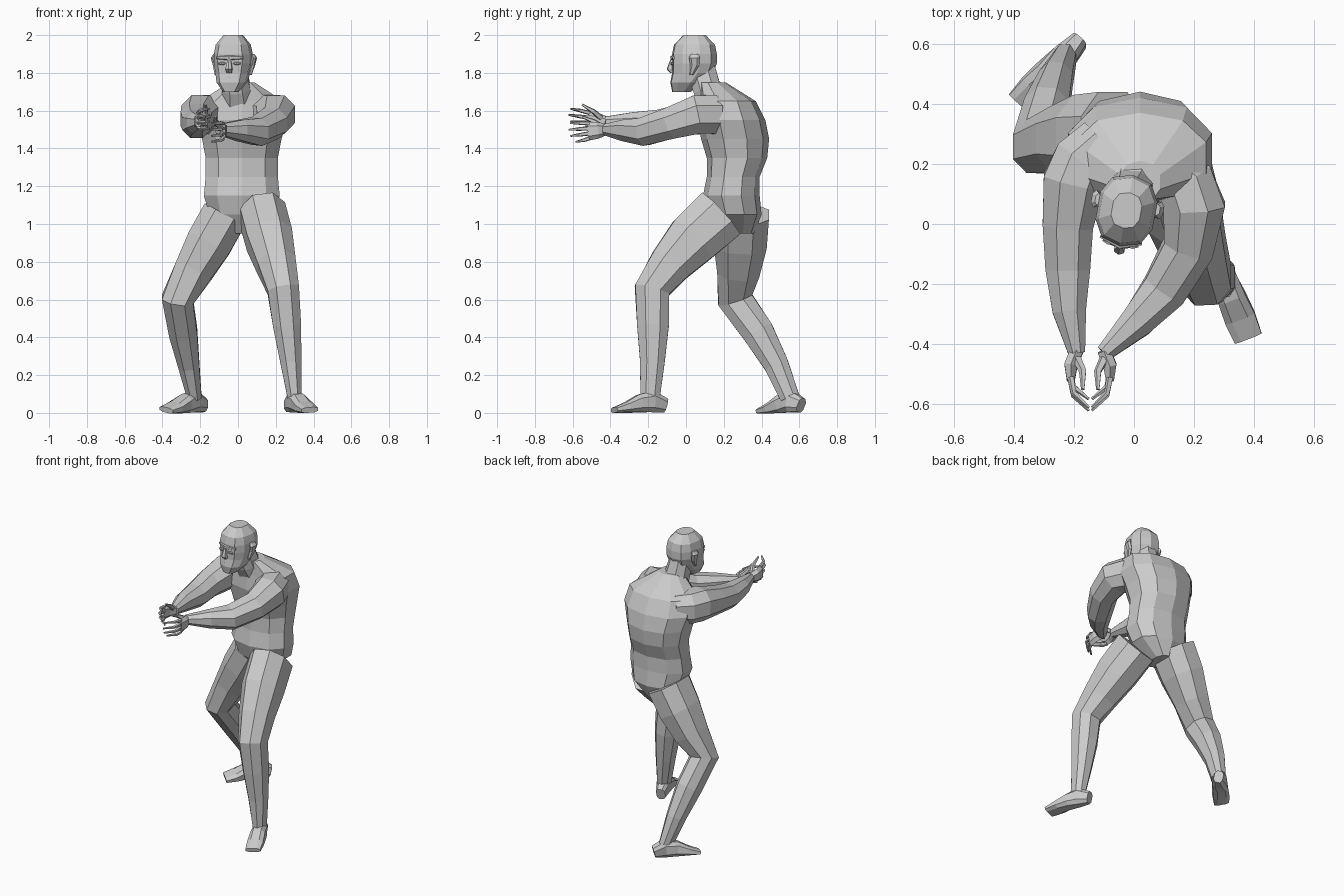
import bpy
import bmesh
import math
from mathutils import Vector

cube = bpy.data.objects.get("Cube")
if cube:
    bpy.data.objects.remove(cube, do_unlink=True)

# One plain clay colour for the whole figure
clay = bpy.data.materials.new("clay_grey")
clay.use_nodes = True
clay_colour = (0.6, 0.6, 0.6, 1)
clay.diffuse_color = clay_colour
clay.node_tree.nodes["Principled BSDF"].inputs["Base Color"].default_value = clay_colour

X_AXIS = Vector((1, 0, 0))
Y_AXIS = Vector((0, 1, 0))
Z_AXIS = Vector((0, 0, 1))


def rounded(value, power):
    return math.copysign(abs(value) ** power, value)


def loft(name, centres, widths, depths, sides=8, across=X_AXIS, tangent=None, power=0.9):
    """Skin elliptical rings along a path of centres, with flat end caps."""
    bm = bmesh.new()
    centres = [Vector(centre) for centre in centres]
    loops = []
    for i, (centre, width, depth) in enumerate(zip(centres, widths, depths)):
        before = centres[max(i - 1, 0)]
        after = centres[min(i + 1, len(centres) - 1)]
        along = tangent or (after - before).normalized()
        u = (across - along * across.dot(along)).normalized()
        v = along.cross(u)
        loop = []
        for k in range(sides):
            angle = math.tau * (k + 0.5) / sides
            offset = u * width * rounded(math.cos(angle), power)
            offset += v * depth * rounded(math.sin(angle), power)
            loop.append(bm.verts.new(centre + offset))
        loops.append(loop)
    for lower, upper in zip(loops, loops[1:]):
        for k in range(sides):
            following = (k + 1) % sides
            bm.faces.new((lower[k], lower[following], upper[following], upper[k]))
    bm.faces.new(list(reversed(loops[0])))
    bm.faces.new(loops[-1])
    bmesh.ops.recalc_face_normals(bm, faces=bm.faces)
    mesh = bpy.data.meshes.new(name)
    bm.to_mesh(mesh)
    bm.free()
    mesh.materials.append(clay)
    obj = bpy.data.objects.new(name, mesh)
    bpy.context.collection.objects.link(obj)
    return obj


def bone_path(joints, steps, bows):
    """Split each bone into equal steps, bowing it sideways in the middle."""
    joints = [Vector(joint) for joint in joints]
    path = [joints[0]]
    for start, end, bow in zip(joints, joints[1:], bows):
        for step in range(1, steps + 1):
            t = step / steps
            path.append(start.lerp(end, t) + bow * math.sin(math.pi * t))
    return path


# Torso: rings at even heights from the crotch to the base of the neck
torso_rings = [  # centre y, half width, half depth
    (.27, .05, .09),
    (.26, .18, .14),
    (.24, .21, .15),
    (.25, .2, .14),
    (.27, .2, .16),
    (.26, .22, .18),
    (.24, .25, .18),
    (.22, .23, .15),
    (.14, .07, .07),
]
torso_centres = [(.02, ring[0], .95 + i / 10) for i, ring in enumerate(torso_rings)]
torso_widths = [ring[1] for ring in torso_rings]
torso_depths = [ring[2] for ring in torso_rings]
loft("torso", torso_centres, torso_widths, torso_depths, sides=10, tangent=Z_AXIS)

neck_path = [(0, .17, 1.64), (-.01, .11, 1.72), (-.02, .08, 1.82)]
loft("neck", neck_path, (.1, .08, .07), (.1, .08, .08))

# Legs share one set of girths: the left steps forward, the right trails
leg_widths = (.13, .13, .11, .09, .08, .06, .04)
leg_depths = (.16, .15, .12, .1, .09, .07, .055)
leg_joints = {
    "left": [(.13, .18, 1.05), (.24, -.18, .65), (.3, -.19, .08)],
    "right": [(-.07, .29, 1.05), (-.32, .26, .6), (-.23, .55, .08)],
}
leg_bows = {
    "left": (Y_AXIS * -.03, Y_AXIS * .01),
    "right": (Y_AXIS * .01, Y_AXIS * .03),
}
for side, joints in leg_joints.items():
    path = bone_path(joints, 3, leg_bows[side])
    loft(side + "_leg", path, leg_widths, leg_depths)

# Feet: one wedge from heel to toe, resting on the ground
foot_widths = (.03, .045, .05, .055, .05)
foot_heights = (.04, .06, .05, .03, .015)
foot_ends = {
    "left": (Vector((.27, -.11, 0)), Vector((.38, -.38, 0))),
    "right": (Vector((-.18, .61, 0)), Vector((-.38, .4, 0))),
}
for side, (heel, toe) in foot_ends.items():
    last = len(foot_heights) - 1
    path = [heel.lerp(toe, i / last) + Z_AXIS * h for i, h in enumerate(foot_heights)]
    loft(side + "_foot", path, foot_widths, foot_heights, power=0.7)

# Arms reach forward from inside the chest until the wrists nearly meet
arm_girths = (.1, .11, .11, .09, .08, .06, .03)
arm_joints = {
    "left": [(.1, .2, 1.58), (.2, .06, 1.58), (.1, -.22, 1.49), (-.1, -.43, 1.5)],
    "right": [(-.1, .27, 1.58), (-.2, .14, 1.58), (-.22, -.15, 1.53), (-.19, -.43, 1.54)],
}
arm_bows = {
    "left": (X_AXIS * .02, X_AXIS * .03, X_AXIS * .01),
    "right": (X_AXIS * -.02, X_AXIS * -.01, X_AXIS * -.01),
}
for side, joints in arm_joints.items():
    path = bone_path(joints, 2, arm_bows[side])
    loft(side + "_arm", path, arm_girths, arm_girths)


def hand(side, wrist, inward, tilt):
    """Cupped hand with its fingers stacked vertically, curling inward."""
    def spot(across, forward, up):
        return Vector(wrist) + Vector((across * inward, -forward, up + forward * tilt))

    palm = [spot(0, -.01, 0), spot(-.02, .04, 0), spot(-.02, .09, 0)]
    loft(side + "_palm", palm, (.025, .025, .015), (.03, .045, .05), sides=6)
    lengths = {"index": .95, "middle": 1, "ring": .95, "little": .8}
    for i, (finger, length) in enumerate(lengths.items()):
        height = .04 - i * .026
        path = [
            spot(-.02, .08, height),
            spot(-.01, .14 * length, height * 1.2),
            spot(.04, .19 * length, height * 1.3),
        ]
        girths = (.012, .01, .005)
        loft(f"{side}_{finger}_finger", path, girths, girths, sides=5)
    thumb = [spot(0, .02, .02), spot(.02, .06, .05), spot(.02, .12, .08)]
    girths = (.016, .013, .006)
    loft(side + "_thumb", thumb, girths, girths, sides=5)


hand("left", arm_joints["left"][-1], -1, -.1)
hand("right", arm_joints["right"][-1], 1, .1)

# Head: even rings from chin to crown, facing forward about its own axis
head_rings = [  # centre y, half width, half depth
    (-.07, .04, .05),
    (-.04, .08, .09),
    (-.01, .09, .11),
    (0, .1, .12),
    (0, .1, .12),
    (0, .09, .11),
    (0, .05, .06),
]
head_centres = [(0, ring[0], 1.7 + i / 20) for i, ring in enumerate(head_rings)]
head_widths = [ring[1] for ring in head_rings]
head_depths = [ring[2] for ring in head_rings]
head_parts = [loft("head", head_centres, head_widths, head_depths,
                   sides=10, tangent=Z_AXIS, power=0.8)]

nose_path = [(0, -.12, 1.87), (0, -.13, 1.82), (0, -.12, 1.8)]
head_parts.append(loft("nose", nose_path, (.01, .02, .015), (.01, .02, .01),
                       sides=6, tangent=Z_AXIS))


def face_bar(name, x, z, reach, girth):
    """Small tapered ridge running sideways across the face."""
    path = [(x + reach * s, -.115 + reach * abs(s) / 4, z) for s in (-1, 0, 1)]
    girths = (girth / 2, girth, girth / 2)
    head_parts.append(loft(name, path, girths, girths, sides=6, across=Y_AXIS))


face_bar("brow", 0, 1.88, .07, .016)
face_bar("upper_lip", 0, 1.77, .03, .012)
face_bar("lower_lip", 0, 1.75, .03, .012)
for side, s in (("left", 1), ("right", -1)):
    face_bar(side + "_eye", s * .04, 1.85, .02, .009)
    ear_path = [(s * .09, 0, 1.79), (s * .1, .02, 1.84), (s * .11, .02, 1.88), (s * .1, .02, 1.9)]
    head_parts.append(loft(side + "_ear", ear_path, (.01, .013, .013, .01),
                           (.01, .025, .03, .02), sides=6, tangent=Z_AXIS))

# Turn the head slightly towards the hands
for part in head_parts:
    part.location = (-.025, .045, 0)
    part.rotation_euler.z = -.18
